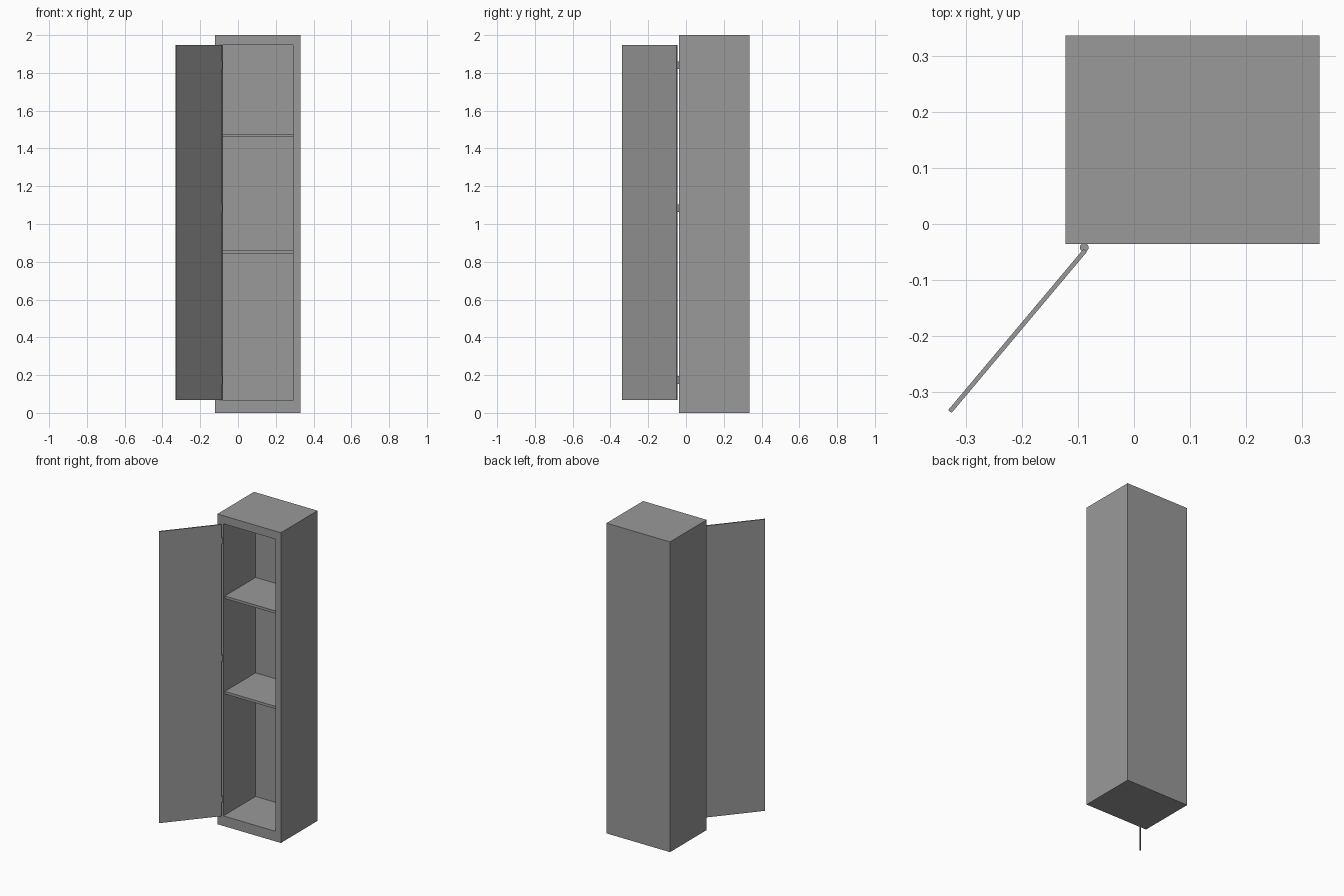
import bpy, bmesh, math
from mathutils import Matrix, Vector

if "Cube" in bpy.data.objects:
    bpy.data.objects.remove(bpy.data.objects["Cube"])

# Dark grey paint shared by every part
paint = bpy.data.materials.new("dark_grey")
paint.diffuse_color = (0.32, 0.32, 0.32, 1)
paint.use_nodes = True
paint.node_tree.nodes["Principled BSDF"].inputs["Base Color"].default_value = paint.diffuse_color


def finish(name, bm):
    bmesh.ops.recalc_face_normals(bm, faces=bm.faces)
    mesh = bpy.data.meshes.new(name)
    bm.to_mesh(mesh)
    bm.free()
    mesh.materials.append(paint)
    obj = bpy.data.objects.new(name, mesh)
    bpy.context.collection.objects.link(obj)
    return obj


def box_bm(lo, hi):
    lo, hi = Vector(lo), Vector(hi)
    bm = bmesh.new()
    bmesh.ops.create_cube(bm, size=1)
    for v in bm.verts:
        v.co = Vector([(lo[i] + hi[i]) / 2 + v.co[i] * (hi[i] - lo[i]) for i in range(3)])
    return bm


# Overall dimensions
FRONT, BACK = -0.036, 0.337
IN_X0, IN_X1, IN_Z0, IN_Z1 = -0.079, 0.292, 0.065, 1.948
IN_BACK = 0.292

# Cabinet body: one solid block with the opening pushed into its front
bm = box_bm((-0.122, FRONT, 0), (0.331, BACK, 2))
bm.normal_update()
front = min(bm.faces, key=lambda f: f.calc_center_median().y)
bmesh.ops.inset_individual(bm, faces=[front], thickness=0.03)
mid = front.calc_center_median()
for v in front.verts:
    v.co.x = IN_X0 if v.co.x < mid.x else IN_X1
    v.co.z = IN_Z0 if v.co.z < mid.z else IN_Z1
inner = bmesh.ops.extrude_discrete_faces(bm, faces=[front])["faces"][0]
for v in inner.verts:
    v.co.y = IN_BACK
finish("cabinet_body", bm)

# Shelves, slightly set back from the front
for name, z in (("lower_shelf", 0.845), ("upper_shelf", 1.46)):
    finish(name, box_bm((IN_X0, FRONT + 0.015, z), (IN_X1, IN_BACK, z + 0.017)))

# Open door, swung about the hinge line
start, end = Vector((-0.087, -0.047, 0)), Vector((-0.329, -0.335, 0))
swing = end - start
bm = box_bm((0, -0.004, 0.067), (swing.length, 0.004, 1.947))
bm.transform(Matrix.Translation(start) @ Matrix.Rotation(math.atan2(swing.y, swing.x), 4, 'Z'))
finish("door", bm)

# Hinge barrels
for name, z in (("bottom_hinge", 0.174), ("middle_hinge", 1.083), ("top_hinge", 1.84)):
    bm = bmesh.new()
    bmesh.ops.create_cone(bm, cap_ends=True, segments=12, radius1=0.008, radius2=0.008,
                          depth=0.04, matrix=Matrix.Translation((-0.089, -0.042, z)))
    finish(name, bm)
